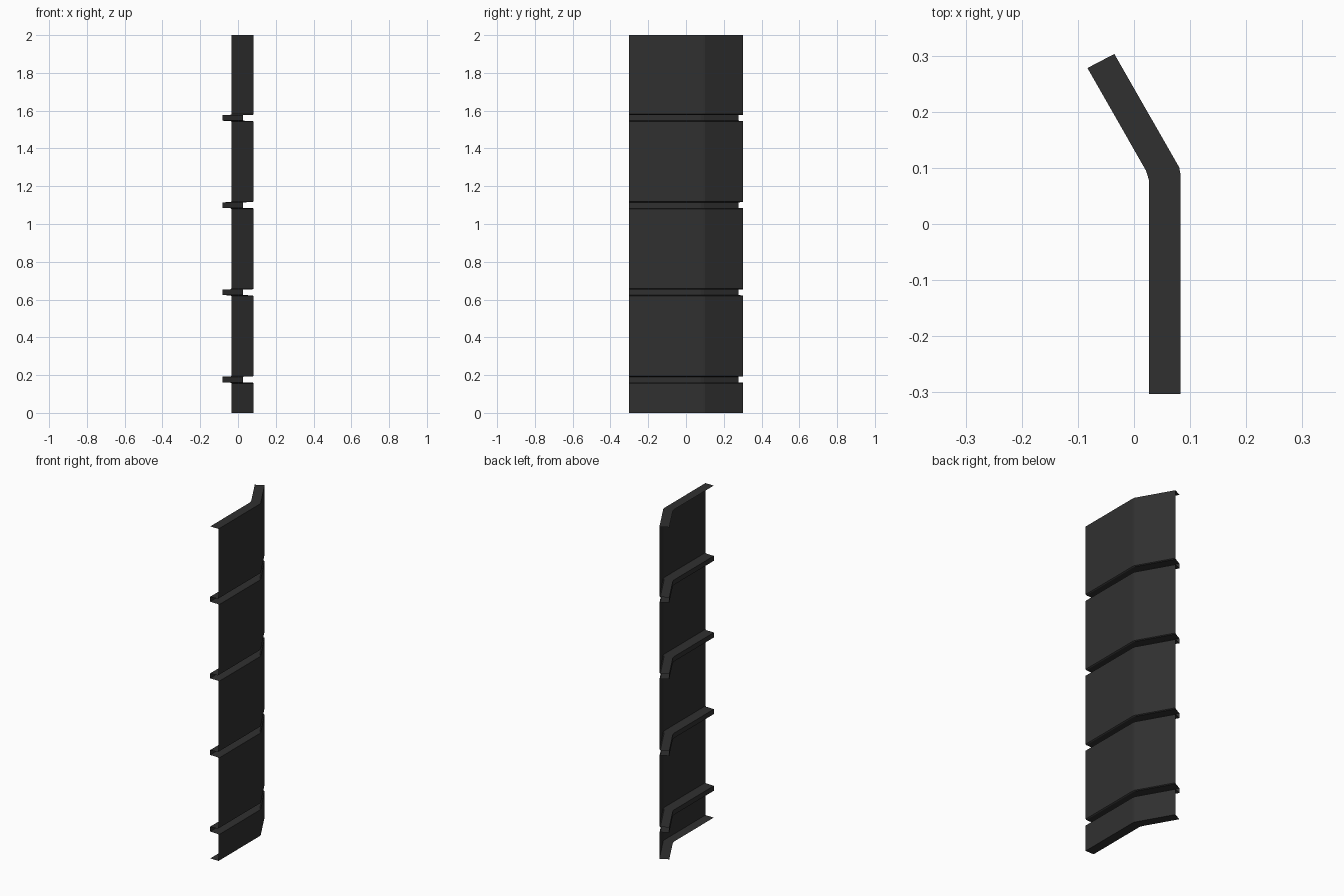
import bpy
import bmesh

if "Cube" in bpy.data.objects:
    bpy.data.objects.remove(bpy.data.objects["Cube"])

# Dark grey paint
mat = bpy.data.materials.new("dark grey")
mat.diffuse_color = (0.03, 0.03, 0.03, 1)
mat.use_nodes = True
mat.node_tree.nodes["Principled BSDF"].inputs["Base Color"].default_value = mat.diffuse_color

# Plan of the bent sheet: outer line and the line at full rib depth
outer = [(0.083, -0.303), (0.083, 0.088), (0.0805, 0.101), (-0.035, 0.303)]
inner = [(0.027, -0.303), (0.027, 0.077), (0.0215, 0.095), (-0.083, 0.278)]

# Vertical profile as (depth fraction, height): end flanges and four channel ribs
profile = [(1, 0), (0, 0)]
for k in range(4):
    c = 0.1765 + 0.4617 * k
    profile += [(0, c - 0.02), (0.1, c - 0.016), (1, c - 0.0148),
                (1, c + 0.0148), (0.1, c + 0.016), (0, c + 0.02)]
profile += [(0, 2), (1, 2)]

# Sweep the profile along the plan as one thin pressed sheet
bm = bmesh.new()
grid = [[bm.verts.new((o[0] + (i[0] - o[0]) * d, o[1] + (i[1] - o[1]) * d, z))
         for o, i in zip(outer, inner)] for d, z in profile]
for low, high in zip(grid, grid[1:]):
    for a in range(len(outer) - 1):
        bm.faces.new((low[a], low[a + 1], high[a + 1], high[a]))

mesh = bpy.data.meshes.new("ribbed_bent_panel")
bm.to_mesh(mesh)
bm.free()
mesh.materials.append(mat)
panel = bpy.data.objects.new("ribbed_bent_panel", mesh)
bpy.context.collection.objects.link(panel)
